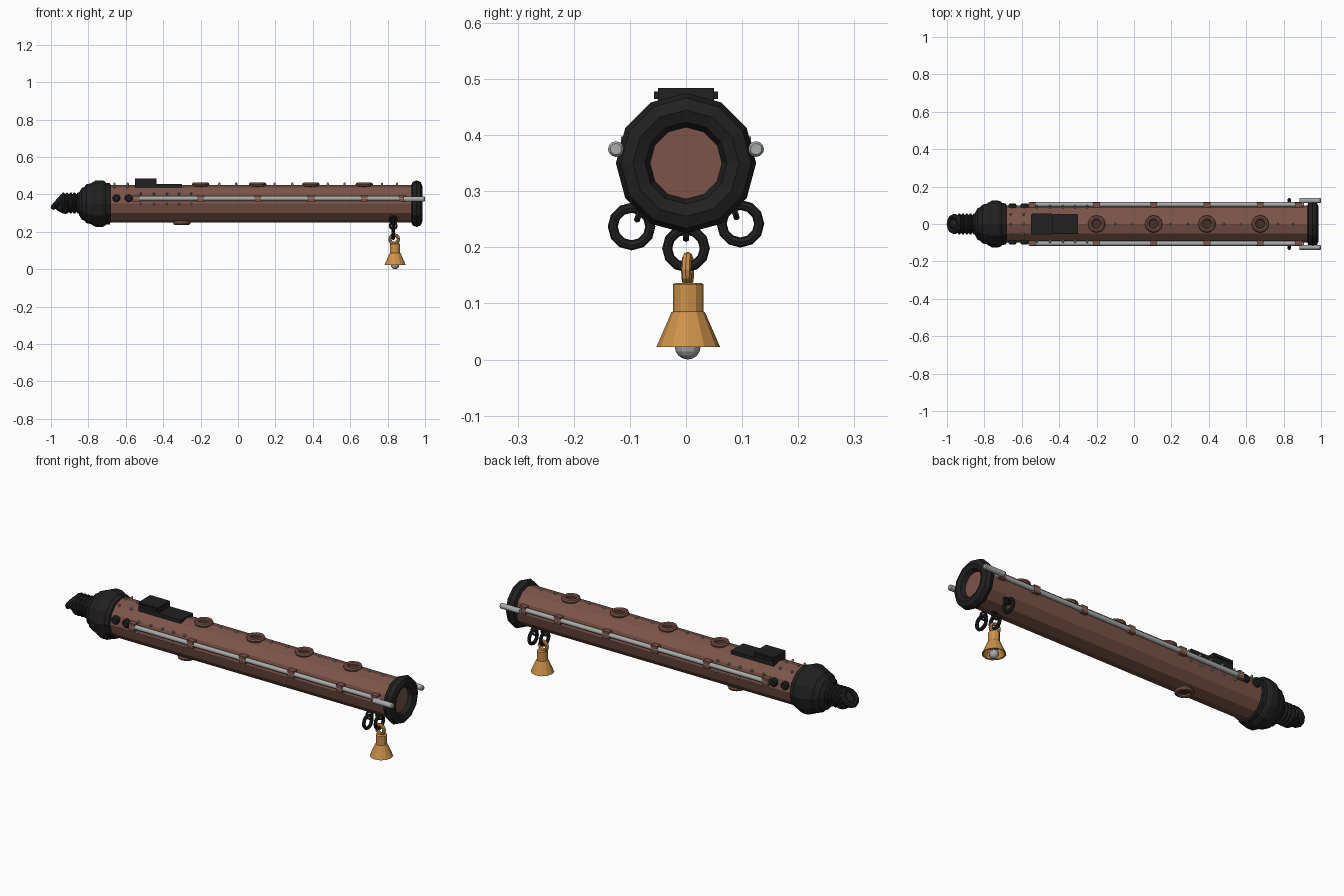
import bpy, math
from mathutils import Vector

if "Cube" in bpy.data.objects:
    bpy.data.objects.remove(bpy.data.objects["Cube"])

CZ = 0.35  # height of the flute axis


def material(name, rgb):
    m = bpy.data.materials.new(name)
    m.diffuse_color = (*rgb, 1)
    m.use_nodes = True
    m.node_tree.nodes["Principled BSDF"].inputs["Base Color"].default_value = m.diffuse_color
    return m


WOOD = material("wood", (0.2, 0.09, 0.065))
DARK_WOOD = material("dark_wood", (0.06, 0.028, 0.02))
BLACK = material("black", (0.015, 0.015, 0.016))
BRASS = material("brass", (0.62, 0.29, 0.07))
STEEL = material("steel", (0.4, 0.41, 0.41))


def finish(ob, name, mat):
    ob.name = name
    ob.data.materials.clear()
    ob.data.materials.append(mat)
    return ob


def lathe(name, profile, mat, axis=(1, 0, 0), origin=(0, 0, CZ), segs=12):
    """Revolve (distance along axis, radius) points into a flat-shaded solid."""
    up = Vector(axis).normalized()
    side = Vector((0, 0, 1)) if abs(up.z) < 0.9 else Vector((1, 0, 0))
    v = up.cross(side).normalized()
    u = v.cross(up)
    verts, faces = [], []
    for d, r in profile:
        for i in range(segs):
            a = math.tau * i / segs
            verts.append(Vector(origin) + up * d + (u * math.cos(a) + v * math.sin(a)) * r)
    n = len(profile)
    for j in range(n - 1):
        for i in range(segs):
            k = (i + 1) % segs
            faces.append((j * segs + i, j * segs + k, (j + 1) * segs + k, (j + 1) * segs + i))
    faces.append(tuple(reversed(range(segs))))
    faces.append(tuple(range((n - 1) * segs, n * segs)))
    me = bpy.data.meshes.new(name)
    me.from_pydata(verts, [], faces)
    ob = bpy.data.objects.new(name, me)
    bpy.context.collection.objects.link(ob)
    return finish(ob, name, mat)


def ring(name, loc, normal, major, minor, mat, segs=12, sides=8):
    rot = Vector(normal).to_track_quat('Z', 'Y').to_euler()
    bpy.ops.mesh.primitive_torus_add(location=loc, rotation=rot, major_radius=major,
                                     minor_radius=minor, major_segments=segs, minor_segments=sides)
    return finish(bpy.context.object, name, mat)


def box(name, x0, x1, y, z0, z1, mat, yc=0):
    bpy.ops.mesh.primitive_cube_add(size=1, location=((x0 + x1) / 2, yc, (z0 + z1) / 2))
    ob = bpy.context.object
    ob.scale = (x1 - x0, 2 * y, z1 - z0)
    return finish(ob, name, mat)


def tube(name, pts, radius, mat):
    cu = bpy.data.curves.new(name, 'CURVE')
    cu.dimensions = '3D'
    cu.bevel_depth = radius
    cu.bevel_resolution = 2
    cu.use_fill_caps = True
    sp = cu.splines.new('POLY')
    sp.points.add(len(pts) - 1)
    for p, co in zip(sp.points, pts):
        p.co = (*co, 1)
    ob = bpy.data.objects.new(name, cu)
    bpy.context.collection.objects.link(ob)
    return finish(ob, name, mat)


def stud(x, y, z, direction):
    lathe("stud", [(-0.01, 0.006), (0.008, 0.006), (0.013, 0.003)], STEEL, direction, (x, y, z), 6)


# Twelve-sided pipe and its thick end ring
lathe("pipe_body", [(-0.72, 0.1), (0.955, 0.1)], WOOD)
ring("end_ring", (0.955, 0, CZ), (1, 0, 0), 0.0945, 0.0305, BLACK)

# Stepped collar behind the mouthpiece
lathe("collar", [(-0.68, 0.095), (-0.685, 0.11), (-0.705, 0.112), (-0.712, 0.119), (-0.725, 0.125),
                 (-0.76, 0.125), (-0.782, 0.112), (-0.79, 0.108), (-0.81, 0.104), (-0.822, 0.09),
                 (-0.835, 0.085), (-0.85, 0.06)], BLACK)

# Ribbed mouthpiece with a slanted opening
ribs = [(-0.835, 0.05)]
for i in range(5):
    x = -0.845 - i * 0.02
    ribs += [(x, 0.048), (x - 0.006, 0.056), (x - 0.013, 0.056), (x - 0.018, 0.048)]
lathe("mouthpiece_ribs", ribs, BLACK, origin=(0, 0, 0.353))
lathe("mouthpiece_tip", [(-0.92, 0.05), (-0.94, 0.046), (-0.965, 0.032), (-0.985, 0.012)], BLACK,
      origin=(0, 0, 0.345))
slant = Vector((-0.75, 0, 0.66))
ring("mouthpiece_lip", (-0.96, 0, 0.362), slant, 0.04, 0.015, BLACK)
lathe("mouthpiece_opening", [(-0.02, 0.04), (0.002, 0.034)], BLACK, slant, (-0.96, 0, 0.362))

# Raised finger holes on top, and a thumb hole below
for x, s in ((-0.2, 1), (0.105, 1), (0.39, 1), (0.675, 1), (-0.3, -1)):
    z = CZ + s * 0.1
    ob = ring("finger_hole_rim", (x, 0, z + s * 0.002), (0, 0, 1), 0.035, 0.012, WOOD)
    lathe("finger_hole", [(-0.02, 0.026), (0.003, 0.026)], DARK_WOOD, (0, 0, s), (x, 0, z))

# Air block and flat plate strapped on top
box("air_block", -0.55, -0.435, 0.05, 0.43, 0.484, BLACK)
box("air_block_flange", -0.545, -0.44, 0.057, 0.464, 0.478, BLACK)
box("air_plate", -0.44, -0.3, 0.05, 0.43, 0.455, BLACK)

# Studs along the top
for x in (-0.66, -0.59, -0.1, -0.01, 0.195, 0.29, 0.48, 0.57, 0.77, 0.85):
    stud(x, 0, CZ + 0.1, (0, 0, 1))

for s in (-1, 1):
    # Side rod, stepping outward past the end ring
    tube("side_rod", [(-0.56, s * 0.104, 0.378), (0.9, s * 0.104, 0.378)], 0.0125, STEEL)
    tube("rod_step", [(0.898, s * 0.095, 0.375), (0.898, s * 0.125, 0.375)], 0.012, STEEL)
    lathe("rod_end", [(0.885, 0.014), (0.995, 0.014), (1.0, 0.01)], STEEL,
          origin=(0, s * 0.125, 0.375))
    # Rod brackets
    for x in (-0.545, -0.2, 0.105, 0.39, 0.675, 0.88):
        box("rod_bracket", x - 0.018, x + 0.018, 0.014, 0.359, 0.397, WOOD, s * 0.102)
    # Dark side knobs
    for x in (-0.65, -0.585):
        lathe("side_knob", [(-0.02, 0.021), (0.008, 0.021), (0.013, 0.015)], BLACK,
              (0, s, 0), (x, s * 0.096, 0.38))
    # Studs above and below the rod, and on the upper flanks
    for x in (-0.52, -0.45, -0.38, -0.315, -0.25):
        stud(x, s * 0.089, 0.402, (0, s, 0.5))
        stud(x, s * 0.099, 0.35, (0, s, 0))
    for x in (-0.66, -0.59):
        stud(x, s * 0.05, 0.435, (0, 0.5 * s, 0.87))

# Three hanging rings with eyelets near the open end
for y, z, ey, ez in ((0, 0.198, 0, 0.232), (-0.097, 0.237, -0.082, 0.266), (0.097, 0.242, 0.085, 0.27)):
    ring("hanging_ring", (0.83, y, z), (1, 0, 0), 0.0335, 0.009, BLACK)
    ring("ring_eyelet", (0.83, ey, ez), (0, 1, 0.3 * (y > 0) - 0.3 * (y < 0)), 0.018, 0.006, BLACK, 10, 6)

# Bell with loop and clapper
ring("bell_loop", (0.835, 0.003, 0.16), (0.12, 1, 0), 0.023, 0.009, BRASS)
lathe("bell", [(0.136, 0.024), (0.134, 0.027), (0.086, 0.027), (0.084, 0.03), (0.022, 0.057),
               (0.024, 0.05), (0.06, 0.03)], BRASS, (0, 0, 1), (0.84, 0.004, 0))
bpy.ops.mesh.primitive_uv_sphere_add(segments=12, ring_count=8, radius=0.023, location=(0.84, 0.003, 0.023))
finish(bpy.context.object, "bell_clapper", STEEL)
tube("clapper_stem", [(0.84, 0.003, 0.03), (0.84, 0.003, 0.07)], 0.005, STEEL)
